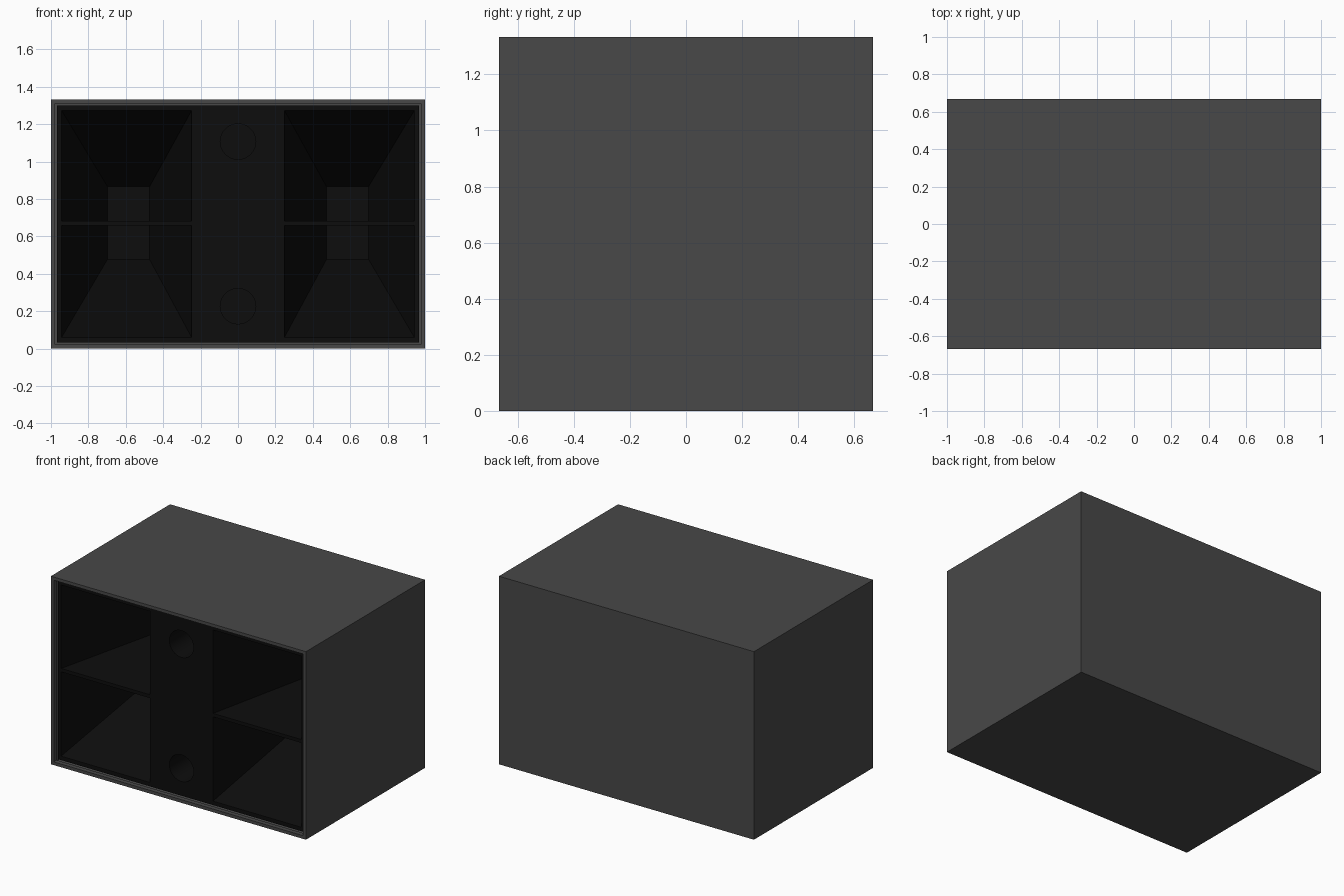
import bpy, bmesh, math
from mathutils import Vector

if "Cube" in bpy.data.objects:
    bpy.data.objects.remove(bpy.data.objects["Cube"])

W, D, H = 1.0, 0.667, 1.333          # half width, half depth, height
RIM, RECESS = 0.032, 0.033
FRONT = -D + RECESS                  # plane of the baffle
MID = H / 2


def material(name, v):
    m = bpy.data.materials.new(name)
    m.diffuse_color = (v, v, v, 1)
    m.use_nodes = True
    m.node_tree.nodes["Principled BSDF"].inputs["Base Color"].default_value = m.diffuse_color
    return m


grey = material("cabinet_grey", 0.065)
black = material("baffle_black", 0.004)


def make_object(name, bm, mat):
    mesh = bpy.data.meshes.new(name)
    bm.to_mesh(mesh)
    bm.free()
    mesh.materials.append(mat)
    ob = bpy.data.objects.new(name, mesh)
    bpy.context.collection.objects.link(ob)
    return ob


def rect(x0, x1, z0, z1, y):
    return [Vector(p) for p in ((x0, y, z0), (x1, y, z0), (x1, y, z1), (x0, y, z1))]


def circle(z, r, y, n=32):
    return [Vector((r * math.cos(2 * math.pi * i / n), y, z + r * math.sin(2 * math.pi * i / n)))
            for i in range(n)]


# Cabinet: box with an inset, recessed and open front
bm = bmesh.new()
bmesh.ops.create_cube(bm, size=1)
for v in bm.verts:
    v.co = Vector((v.co.x * 2 * W, v.co.y * 2 * D, (v.co.z + 0.5) * H))
front = min(bm.faces, key=lambda f: f.calc_center_median().y)
bmesh.ops.inset_region(bm, faces=[front], thickness=RIM)
bmesh.ops.inset_region(bm, faces=[front], thickness=0, depth=-RECESS)
bmesh.ops.delete(bm, geom=[front], context='FACES_ONLY')
make_object("cabinet", bm, grey)

# Baffle: flat panel with two horns and two round ports sunk into it
bm = bmesh.new()


def add_loop(points):
    verts = [bm.verts.new(p) for p in points]
    edges = [bm.edges.new((verts[i - 1], verts[i])) for i in range(len(verts))]
    return verts, edges


panel_edges = add_loop(rect(-W + RIM, W - RIM, RIM, H - RIM, FRONT))[1]
pockets = []
for s in (-1, 1):
    pockets.append((rect(s * 0.248, s * 0.943, 0.06, 1.273, FRONT),
                    rect(s * 0.473, s * 0.698, 0.477, 0.866, 0.40)))
for z in (0.227, 1.107):
    pockets.append((circle(z, 0.095, FRONT), circle(z, 0.095, FRONT + 0.3)))
rings = []
for mouth, throat in pockets:
    mv, me = add_loop(mouth)
    panel_edges += me
    rings.append((mv, throat))
bmesh.ops.triangle_fill(bm, edges=panel_edges, use_beauty=True, normal=(0, -1, 0))
for mv, throat in rings:
    tv = [bm.verts.new(p) for p in throat]
    for i in range(len(mv)):
        bm.faces.new((mv[i - 1], mv[i], tv[i], tv[i - 1]))
    bm.faces.new(tv)
bmesh.ops.recalc_face_normals(bm, faces=bm.faces)
panel = min(bm.faces, key=lambda f: f.calc_center_median().y)
if panel.normal.y > 0:
    bmesh.ops.reverse_faces(bm, faces=bm.faces)
baffle = make_object("baffle_with_horns", bm, black)
bpy.context.view_layer.objects.active = baffle
baffle.select_set(True)
bpy.ops.object.shade_smooth_by_angle(angle=math.radians(25))

# Horizontal divider across each horn, tapering towards the throat
for s, side in ((-1, "left"), (1, "right")):
    bm = bmesh.new()
    t = 0.012
    outline = [(0.248, FRONT), (0.943, FRONT), (0.698, 0.40), (0.473, 0.40)]
    low = [bm.verts.new((s * x, y, MID + 0.003 - t)) for x, y in outline]
    high = [bm.verts.new((s * x, y, MID + 0.003 + t)) for x, y in outline]
    bm.faces.new(low)
    bm.faces.new(high)
    for i in range(4):
        bm.faces.new((low[i - 1], low[i], high[i], high[i - 1]))
    bmesh.ops.recalc_face_normals(bm, faces=bm.faces)
    make_object(side + "_horn_divider", bm, black)
